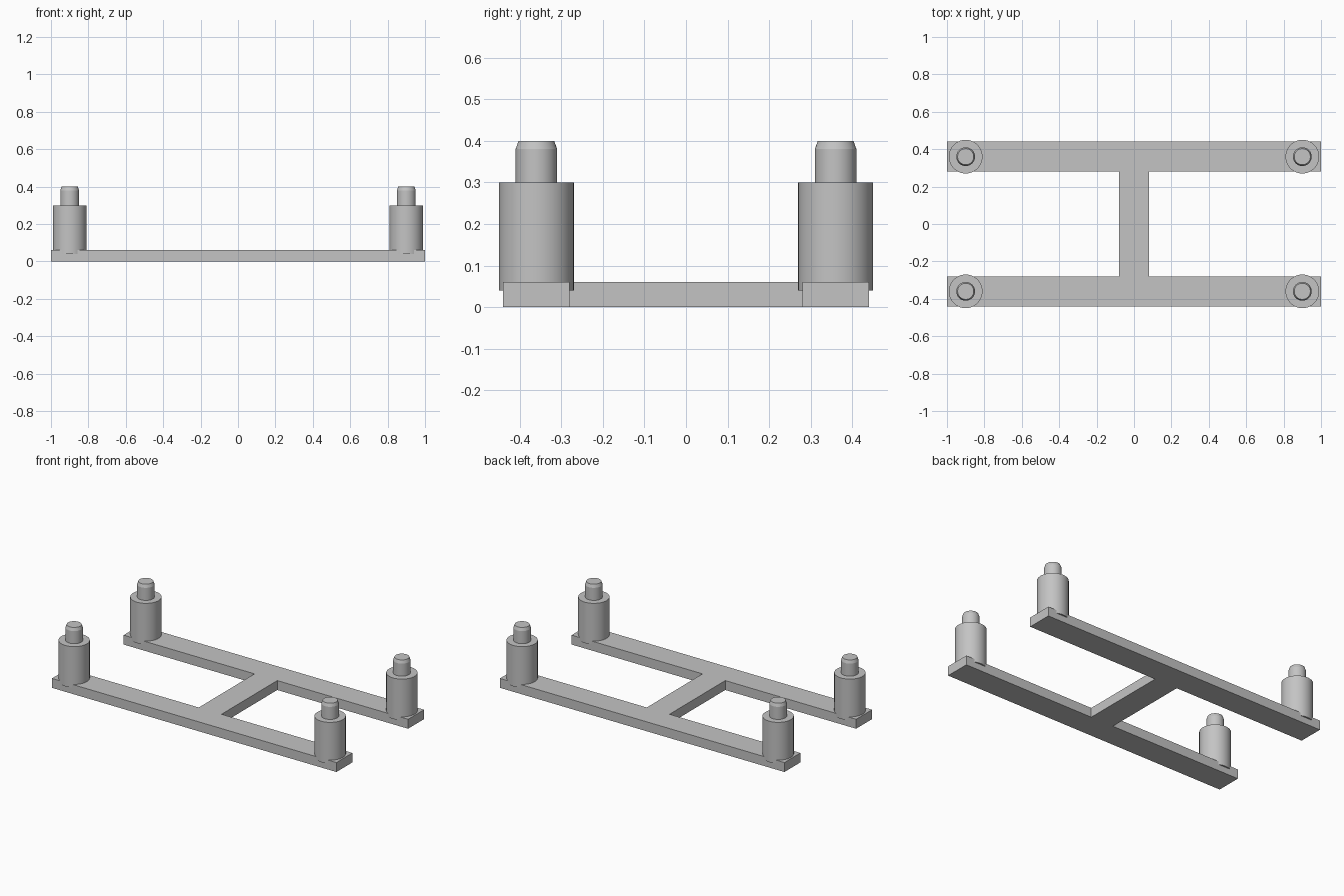
import bpy, bmesh, math

cube = bpy.data.objects.get("Cube")
if cube:
    bpy.data.objects.remove(cube, do_unlink=True)

# Single grey material
grey = bpy.data.materials.new("plain_grey")
grey.use_nodes = True
colour = (0.55, 0.55, 0.55, 1)
grey.diffuse_color = colour
grey.node_tree.nodes["Principled BSDF"].inputs["Base Color"].default_value = colour


def finish(bm, name, smooth=False):
    bmesh.ops.recalc_face_normals(bm, faces=bm.faces[:])
    mesh = bpy.data.meshes.new(name)
    bm.to_mesh(mesh)
    bm.free()
    mesh.materials.append(grey)
    obj = bpy.data.objects.new(name, mesh)
    bpy.context.collection.objects.link(obj)
    if smooth:
        bpy.ops.object.select_all(action="DESELECT")
        obj.select_set(True)
        bpy.context.view_layer.objects.active = obj
        bpy.ops.object.shade_smooth_by_angle(angle=math.radians(15))
    return obj


def lathe(name, profile, x, y, steps=64):
    """Turn a radius/height profile, closed at both ends on the axis."""
    bm = bmesh.new()
    verts = [bm.verts.new((r, 0, z)) for r, z in profile]
    edges = [bm.edges.new(pair) for pair in zip(verts, verts[1:])]
    bmesh.ops.spin(bm, geom=verts + edges, cent=(0, 0, 0), axis=(0, 0, 1),
                   angle=math.tau, steps=steps, use_merge=True)
    bmesh.ops.remove_doubles(bm, verts=bm.verts[:], dist=0.0001)
    obj = finish(bm, name, smooth=True)
    obj.location = (x, y, 0)


# Flat H-shaped base: two long rails joined by a central bridge
quarter = [(0.08, 0.28), (1.0, 0.28), (1.0, 0.44)]
right_half = [(x, -y) for x, y in reversed(quarter)] + quarter
outline = right_half + [(-x, -y) for x, y in right_half]
bm = bmesh.new()
base = bm.faces.new([bm.verts.new((x, y, 0)) for x, y in outline])
top = bmesh.ops.extrude_face_region(bm, geom=[base], use_keep_orig=True)
bmesh.ops.translate(bm, vec=(0, 0, 0.06),
                    verts=[v for v in top["geom"] if isinstance(v, bmesh.types.BMVert)])
finish(bm, "base_frame")

# Posts with chamfered locating pins at the four rail ends
post = [(0, 0.04), (0.09, 0.04), (0.09, 0.3), (0.05, 0.3),
        (0.05, 0.38), (0.043, 0.4), (0, 0.4)]
for y, end in ((-0.36, "front"), (0.36, "back")):
    for x, side in ((0.9, "left"), (-0.9, "right")):
        lathe(f"{end}_{side}_post", post, x, y)
